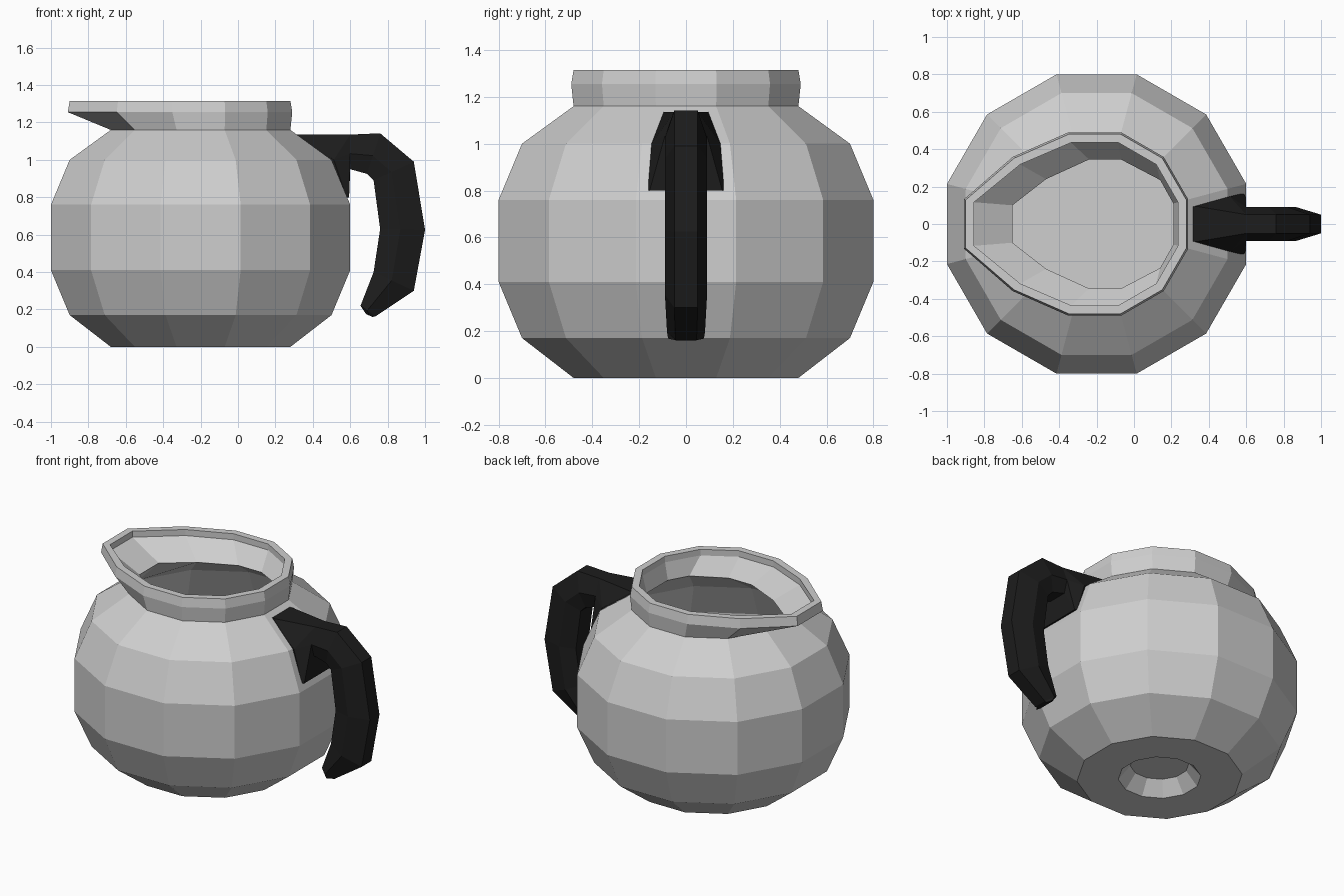
import bpy, bmesh, math
from mathutils import Vector

if "Cube" in bpy.data.objects:
    bpy.data.objects.remove(bpy.data.objects["Cube"])


def material(name, v):
    m = bpy.data.materials.new(name)
    m.diffuse_color = (v, v, v, 1)
    m.use_nodes = True
    m.node_tree.nodes["Principled BSDF"].inputs["Base Color"].default_value = m.diffuse_color
    return m


grey = material("light grey", 0.62)
black = material("black", 0.012)


def finish(bm, name, mat):
    bmesh.ops.recalc_face_normals(bm, faces=bm.faces[:])
    me = bpy.data.meshes.new(name)
    bm.to_mesh(me)
    bm.free()
    me.materials.append(mat)
    ob = bpy.data.objects.new(name, me)
    bpy.context.collection.objects.link(ob)
    return ob


def loft(bm, rings):
    """Skin a list of equal-length point rings and cap both ends."""
    vs = [[bm.verts.new(p) for p in r] for r in rings]
    n = len(vs[0])
    for a, b in zip(vs, vs[1:]):
        for i in range(n):
            j = (i + 1) % n
            bm.faces.new((a[i], a[j], b[j], b[i]))
    bm.faces.new(vs[0])
    bm.faces.new(vs[-1])


# Pot: twelve-sided rings, with the rim pulled out into a spout on the left
PULL = {3: 0.02, 4: 0.09, 5: 0.22, 6: 0.22, 7: 0.09, 8: 0.02}
CX = -0.2


def ring(apothem, z, spout=False):
    r = apothem / math.cos(math.pi / 12)
    pts = []
    for i in range(12):
        a = math.radians(15 + 30 * i)
        dx = PULL.get(i, 0) if spout else 0
        pts.append((CX + r * math.cos(a) - dx, r * math.sin(a), z))
    return pts


half = [(0.21, 0.11), (0.14, 0.235), (-0.07, 0.345),
        (-0.24, 0.345), (-0.47, 0.24), (-0.65, 0.1)]
throat = [(x, y, 1.165) for x, y in half] + [(x, -y, 1.165) for x, y in half[::-1]]

rings = [ring(0.17, 0.09), ring(0.24, 0)]                                   # base recess
rings += [ring(r, z) for r, z in ((0.48, 0), (0.70, 0.17), (0.80, 0.41),
                                  (0.80, 0.76), (0.70, 1.0), (0.48, 1.16))]  # outside
rings += [ring(0.49, 1.255, True), ring(0.48, 1.315, True),
          ring(0.435, 1.315, True), ring(0.435, 1.275, True)]               # rim
rings += [throat]
rings += [ring(r, z) for r, z in ((0.65, 0.97), (0.755, 0.75), (0.755, 0.42),
                                  (0.66, 0.2), (0.55, 0.13))]               # inside
bm = bmesh.new()
loft(bm, rings)
finish(bm, "pot", grey)


# Handle grip: six-sided section swept along outer/inner side-profile pairs
def section(outer, inner, scale=1.0):
    o, i = Vector(outer), Vector(inner)
    m = o.lerp(i, 0.55)
    return [(p.x, y * scale, p.y) for p, y in
            ((o, 0.05), (m, 0.09), (i, 0.065), (i, -0.065), (m, -0.09), (o, -0.05))]


grip = [section(*s) for s in (
    ((0.60, 1.135), (0.60, 0.95)),
    ((0.76, 1.142), (0.69, 0.925)),
    ((0.94, 0.99), (0.725, 0.89)),
    ((1.0, 0.625), (0.76, 0.63)),
    ((0.94, 0.30), (0.725, 0.40)),
    ((0.735, 0.163), (0.655, 0.22), 0.9),
    ((0.72, 0.16), (0.685, 0.175), 0.85))]
bm = bmesh.new()
loft(bm, grip)
finish(bm, "handle_grip", black)

# Handle mount: flares from the grip onto the shoulder of the pot
bm = bmesh.new()
for x, y, z in ((0.305, 0.09, 1.135), (0.33, 0.095, 1.135), (0.512, 0.147, 1.0),
                (0.58, 0.163, 0.80), (0.594, 0.155, 0.80)):
    for s in (1, -1):
        bm.verts.new((x, y * s, z))
for p in grip[0]:
    bm.verts.new(p)
out = bmesh.ops.convex_hull(bm, input=bm.verts[:])
loose = [v for v in bm.verts if not v.link_faces]
bmesh.ops.delete(bm, geom=loose, context='VERTS')
finish(bm, "handle_mount", black)
